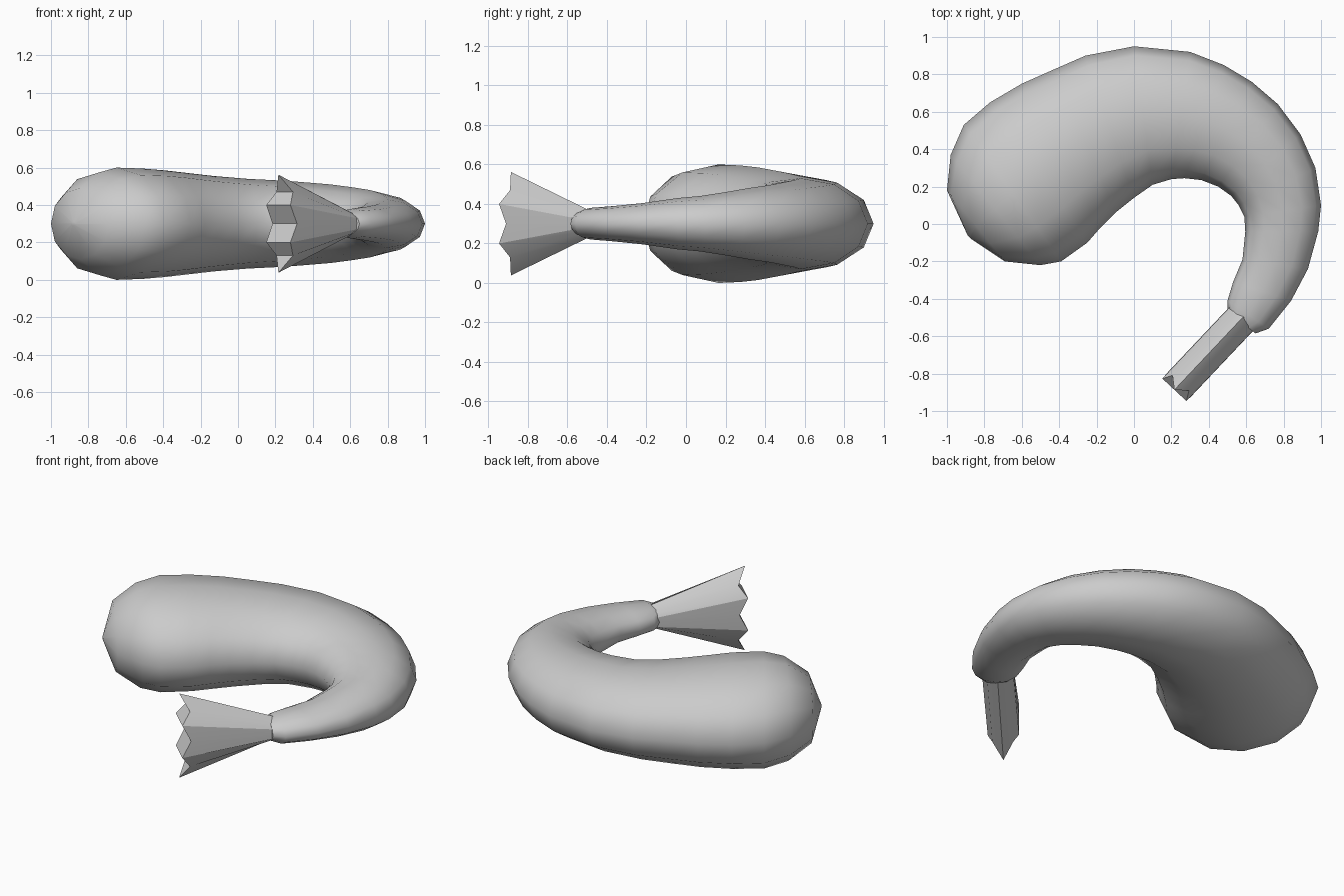
import bpy, math
from mathutils import Vector

cube = bpy.data.objects.get("Cube")
if cube:
    bpy.data.objects.remove(cube)

MID = 0.3      # height of the symmetry plane
SIDES = 12

grey = bpy.data.materials.new("plain_grey")
grey.use_nodes = True
grey.diffuse_color = (0.6, 0.6, 0.6, 1)
grey.node_tree.nodes["Principled BSDF"].inputs["Base Color"].default_value = grey.diffuse_color


def loft(name, rings, angle):
    """Skin a list of closed rings, fan-cap both ends, and shade it."""
    n = len(rings[0])
    verts = [v for ring in rings for v in ring]
    faces = []
    for r in range(len(rings) - 1):
        for i in range(n):
            j = (i + 1) % n
            faces.append((r * n + i, r * n + j, (r + 1) * n + j, (r + 1) * n + i))
    # caps: strips joining mirrored points across each end ring
    for base, flip in ((0, True), ((len(rings) - 1) * n, False)):
        for i in range(n // 2):
            f = [base + k % n for k in (i, i + 1, n - i - 1, n - i)]
            f = list(dict.fromkeys(f))
            if len(f) > 2:
                faces.append(tuple(f[::-1] if flip else f))
    mesh = bpy.data.meshes.new(name)
    mesh.from_pydata(verts, [], faces)
    mesh.materials.append(grey)
    obj = bpy.data.objects.new(name, mesh)
    bpy.context.collection.objects.link(obj)
    bpy.ops.object.select_all(action='DESELECT')
    bpy.context.view_layer.objects.active = obj
    obj.select_set(True)
    # make normals consistent and outward
    bpy.ops.object.mode_set(mode='EDIT')
    bpy.ops.mesh.select_all(action='SELECT')
    bpy.ops.mesh.normals_make_consistent(inside=False)
    bpy.ops.object.mode_set(mode='OBJECT')
    bpy.ops.object.shade_smooth_by_angle(angle=math.radians(angle))
    return obj


# Curled body: outer x, y, inner x, y and half height of every ring
sections = [
    (.65, -.585, .50, -.465, .06), (.72, -.56, .50, -.41, .08),
    (.84, -.41, .53, -.31, .09), (.93, -.24, .58, -.19, .105),
    (.985, -.04, .595, -.04, .13), (1.0, .10, .59, .04, .14),
    (.97, .30, .56, .10, .16), (.89, .48, .52, .15, .18),
    (.77, .64, .45, .20, .195), (.63, .76, .36, .235, .21),
    (.48, .85, .27, .245, .22), (.30, .92, .20, .24, .23),
    (0, .95, .10, .21, .24), (-.26, .90, 0, .14, .255),
    (-.42, .83, -.10, .06, .27), (-.60, .75, -.18, -.02, .285),
    (-.77, .65, -.25, -.10, .295), (-.91, .53, -.39, -.20, .30),
    (-.98, .37, -.50, -.22, .275), (-1.0, .18, -.69, -.20, .19),
    (-.89, -.06, -.87, -.08, .01),
]
body_rings = []
for ox, oy, ix, iy, h in sections:
    outer, inner = Vector((ox, oy, MID)), Vector((ix, iy, MID))
    centre, half = (outer + inner) / 2, (outer - inner) / 2
    ring = []
    for k in range(SIDES):
        a = math.tau * k / SIDES
        ring.append(centre + half * math.cos(a) + Vector((0, 0, h * math.sin(a))))
    body_rings.append(ring)
loft("curled_body", body_rings, 60)

# Pleated tail fan: flat in plan, flaring in height, zigzag at the far end
along = Vector((-.68, -.73, 0)).normalized()
across = Vector((-along.y, along.x, 0))
# half width, height, reach beyond the notches, from the middle row to the tip
pleats = [(.09, 0, 0), (.088, .10, .05), (.06, .17, 0), (0, .262, .05)]
rows = [(w, -z, e) for w, z, e in pleats[:0:-1]] + pleats
root, end = Vector((.59, -.49, MID)), Vector((.25, -.85, MID))


def fan_ring(origin, scale, zigzag):
    side = lambda s, part: [origin + across * (s * w) + along * (e * zigzag)
                            + Vector((0, 0, z * scale)) for w, z, e in part]
    return side(1, rows) + side(-1, rows[-2:0:-1])


loft("tail_fan", [fan_ring(root, .26, 0), fan_ring(end, 1, 1)], 25)
